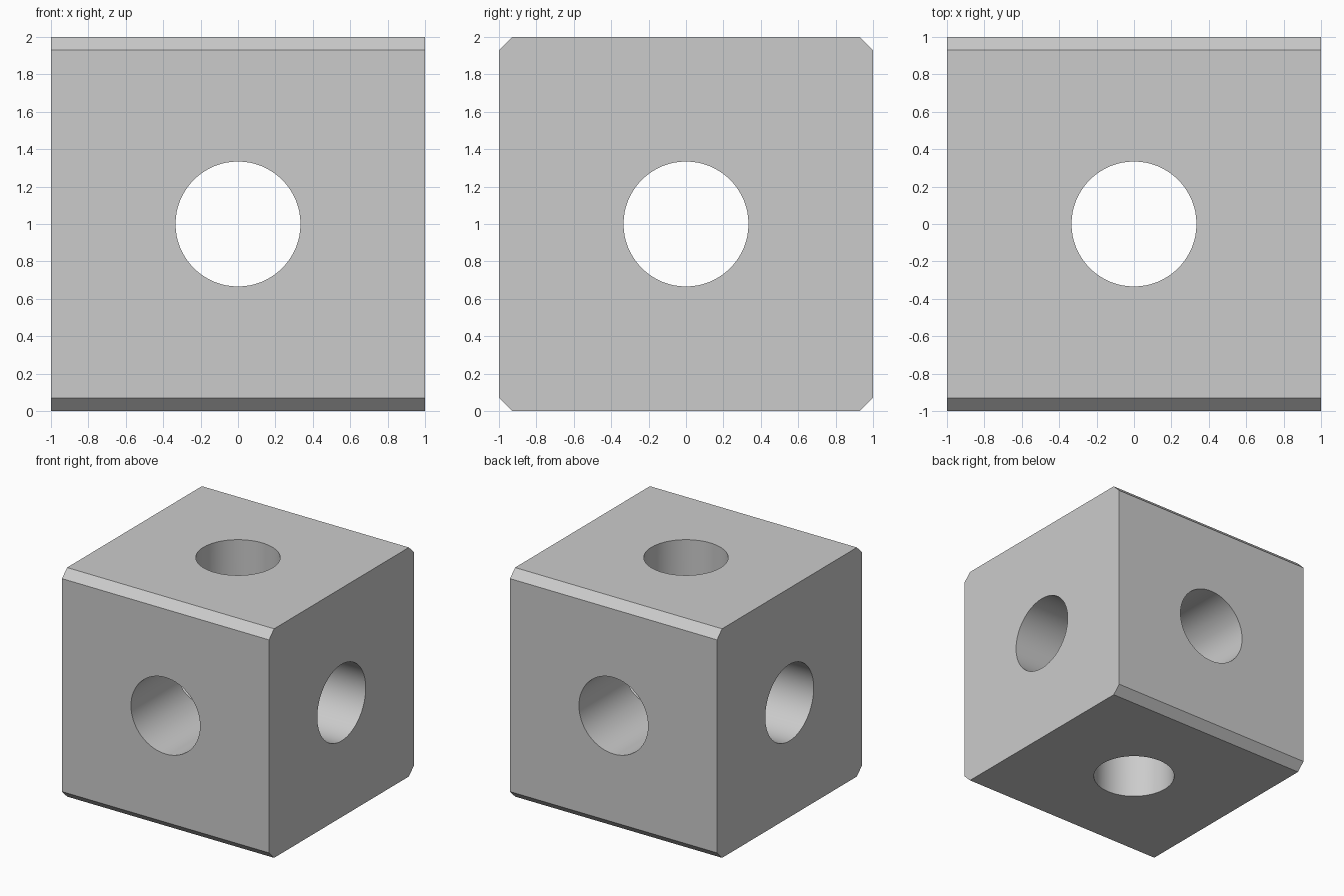
import bpy, bmesh
from math import pi

if "Cube" in bpy.data.objects:
    bpy.data.objects.remove(bpy.data.objects["Cube"])

C = 0.07       # chamfer size
R = 0.334      # bore radius

# Block: chamfered square profile extruded along x
profile = [(-1 + C, 0), (1 - C, 0), (1, C), (1, 2 - C),
           (1 - C, 2), (-1 + C, 2), (-1, 2 - C), (-1, C)]
bm = bmesh.new()
face = bm.faces.new([bm.verts.new((-1, y, z)) for y, z in profile])
ext = bmesh.ops.extrude_face_region(bm, geom=[face])
verts = [v for v in ext["geom"] if isinstance(v, bmesh.types.BMVert)]
bmesh.ops.translate(bm, verts=verts, vec=(2, 0, 0))
bmesh.ops.recalc_face_normals(bm, faces=bm.faces)
mesh = bpy.data.meshes.new("drilled_block")
bm.to_mesh(mesh)
bm.free()
block = bpy.data.objects.new("drilled_block", mesh)
bpy.context.collection.objects.link(block)


# Round bores straight through along each axis
def bore(name, rotation):
    bpy.ops.mesh.primitive_cylinder_add(vertices=64, radius=R, depth=3,
                                        location=(0, 0, 1), rotation=rotation)
    cutter = bpy.context.object
    cutter.name = name
    cutter.hide_render = True
    mod = block.modifiers.new(name, 'BOOLEAN')
    mod.operation = 'DIFFERENCE'
    mod.solver = 'EXACT'
    mod.object = cutter
    bpy.ops.object.select_all(action='DESELECT')
    block.select_set(True)
    bpy.context.view_layer.objects.active = block
    bpy.ops.object.modifier_apply(modifier=name)
    bpy.data.objects.remove(cutter, do_unlink=True)


bore("bore_z", (0, 0, 0))
bore("bore_y", (pi / 2, 0, 0))
bore("bore_x", (0, pi / 2, 0))

# Smooth bore walls, sharp block edges
bpy.ops.object.shade_smooth_by_angle(angle=pi / 6)
